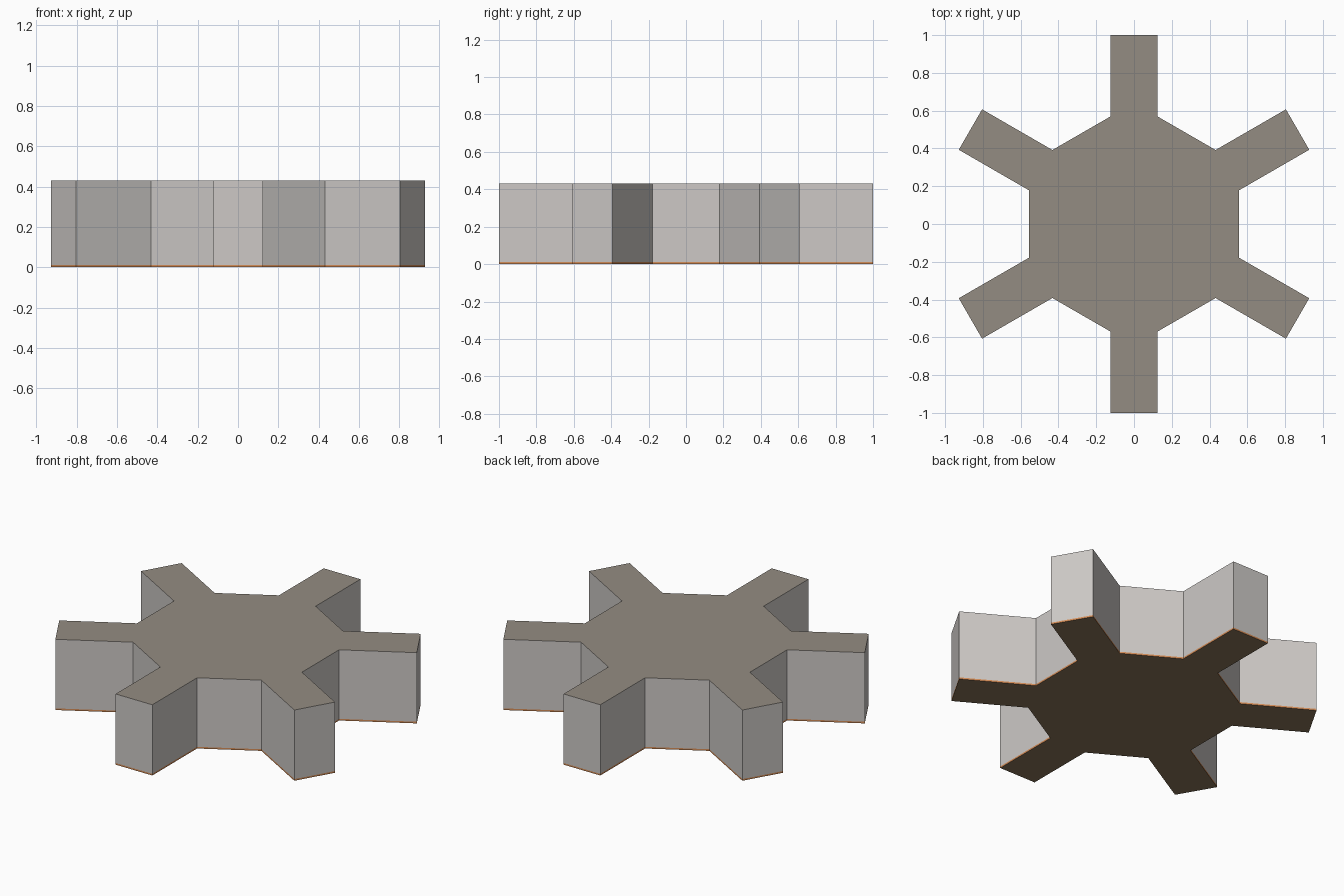
import bpy, bmesh, math

if "Cube" in bpy.data.objects:
    bpy.data.objects.remove(bpy.data.objects["Cube"])

HEIGHT = 0.43      # total thickness
BAND = 0.01        # thin coloured rim at the foot of the walls
HALF = 0.1235      # half width of an arm
ROOT, TIP = 0.57, 1.0


def material(name, rgb):
    def lin(c):
        c /= 255
        return c / 12.92 if c <= 0.04045 else ((c + 0.055) / 1.055) ** 2.4
    m = bpy.data.materials.new(name)
    m.diffuse_color = (*[lin(c) for c in rgb], 1)
    m.use_nodes = True
    m.node_tree.nodes["Principled BSDF"].inputs["Base Color"].default_value = m.diffuse_color
    return m


mats = [material("light grey wall", (205, 201, 198)),
        material("warm grey top", (148, 140, 130)),
        material("orange rim", (214, 142, 88)),
        material("brown underside", (136, 114, 87))]

# Six-armed outline, one arm every 60 degrees
outline = []
for i in range(6):
    a = math.radians(30 + 60 * i)
    c, s = math.cos(a), math.sin(a)
    for r, w in ((ROOT, -HALF), (TIP, -HALF), (TIP, HALF), (ROOT, HALF)):
        outline.append((r * c - w * s, r * s + w * c))

# Stack of three outlines: floor, top of rim, top
bm = bmesh.new()
rings = [[bm.verts.new((x, y, z)) for x, y in outline] for z in (0, BAND, HEIGHT)]
n = len(outline)
for ring, mat in ((0, 2), (1, 0)):
    lo, hi = rings[ring], rings[ring + 1]
    for i in range(n):
        j = (i + 1) % n
        bm.faces.new((lo[i], lo[j], hi[j], hi[i])).material_index = mat

# Flat caps
bm.faces.new(rings[2]).material_index = 1
bm.faces.new(rings[0][::-1]).material_index = 3

mesh = bpy.data.meshes.new("six_armed_plate")
bm.to_mesh(mesh)
bm.free()
for m in mats:
    mesh.materials.append(m)
obj = bpy.data.objects.new("six_armed_plate", mesh)
bpy.context.collection.objects.link(obj)
